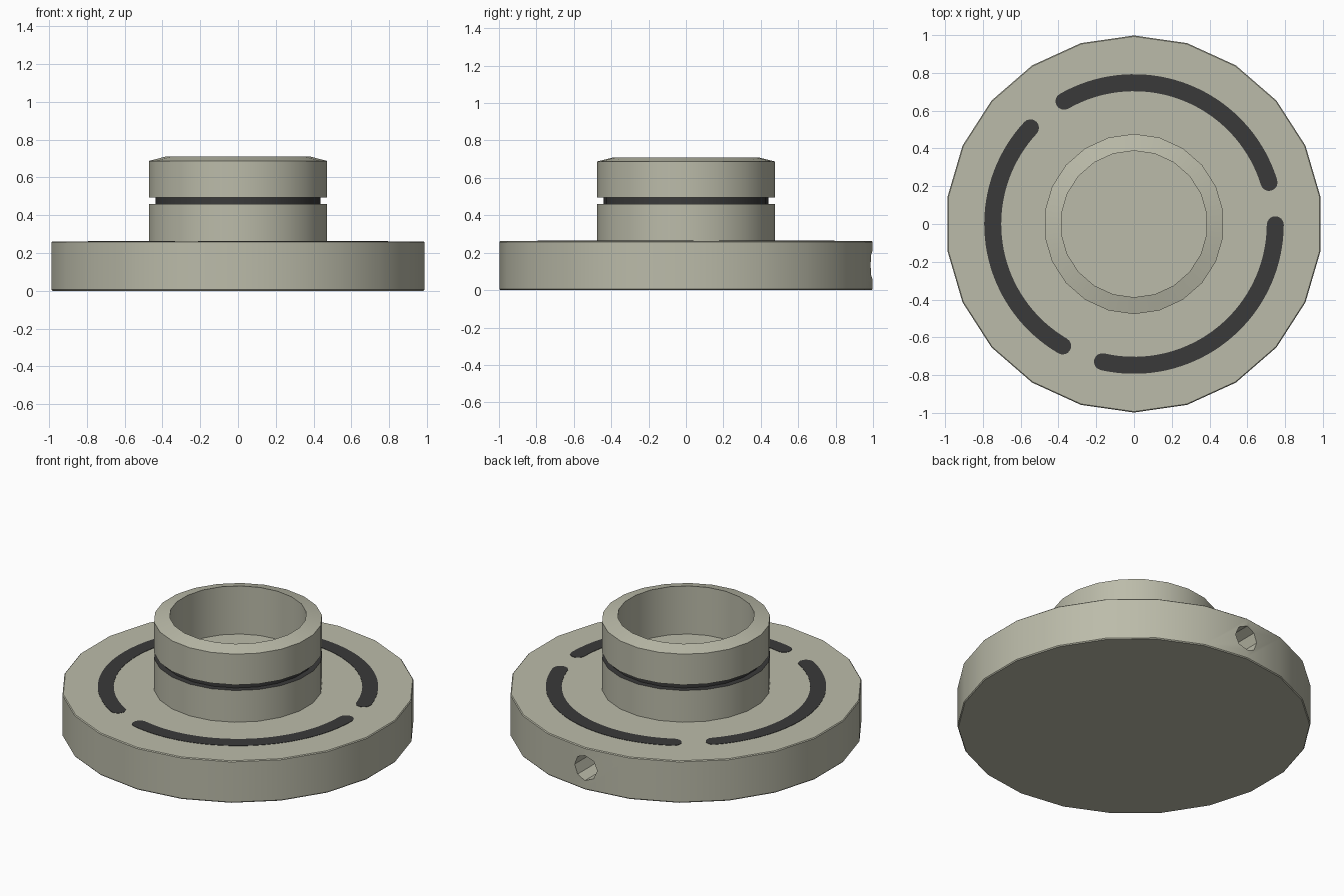
import bpy, bmesh, math

if "Cube" in bpy.data.objects:
    bpy.data.objects.remove(bpy.data.objects["Cube"])

SIDES = 22


def material(name, rgb):
    m = bpy.data.materials.new(name)
    m.diffuse_color = (*rgb, 1)
    m.use_nodes = True
    m.node_tree.nodes["Principled BSDF"].inputs["Base Color"].default_value = m.diffuse_color
    return m


METAL = material("warm grey metal", (0.50, 0.50, 0.40))
DARK = material("charcoal", (0.042, 0.042, 0.042))


def finish(bm, name, mats):
    bmesh.ops.recalc_face_normals(bm, faces=bm.faces)
    me = bpy.data.meshes.new(name)
    bm.to_mesh(me)
    bm.free()
    ob = bpy.data.objects.new(name, me)
    bpy.context.collection.objects.link(ob)
    for m in mats:
        me.materials.append(m)
    return ob


def activate(ob):
    bpy.ops.object.select_all(action='DESELECT')
    ob.select_set(True)
    bpy.context.view_layer.objects.active = ob


def lathe(name, profile, mats, dark_segments=()):
    """Revolve (radius, z) points about z; r = 0 ends become fans."""
    bm = bmesh.new()
    rings = []
    for r, z in profile:
        if r == 0:
            rings.append([bm.verts.new((0, 0, z))] * SIDES)
        else:
            angles = [math.pi / 2 + math.tau * i / SIDES for i in range(SIDES)]
            rings.append([bm.verts.new((r * math.cos(a), r * math.sin(a), z)) for a in angles])
    for s, (lo, hi) in enumerate(zip(rings, rings[1:])):
        for i in range(SIDES):
            j = (i + 1) % SIDES
            quad = list(dict.fromkeys((lo[i], lo[j], hi[j], hi[i])))
            bm.faces.new(quad).material_index = int(s in dark_segments)
    return finish(bm, name, mats)


# Flange and hollow neck in one revolved body, with a dark groove round the neck
body = lathe("flanged_hub", [
    (0, 0), (0.993, 0), (0.998, 0.006), (0.998, 0.257), (0.993, 0.262),
    (0.477, 0.262), (0.477, 0.46), (0.442, 0.46), (0.442, 0.495), (0.477, 0.495),
    (0.477, 0.687), (0.388, 0.71), (0.388, 0.41), (0, 0.41)],
    [METAL, DARK], dark_segments=(6, 7, 8))

# Blind set-screw hole drilled into the back of the flange
bpy.ops.mesh.primitive_cylinder_add(vertices=8, radius=0.078, depth=0.4,
                                    location=(0, 1.0, 0.135),
                                    rotation=(math.pi / 2, 0, 0))
cutter = bpy.context.object
cutter.name = "hole_cutter"
cutter.hide_render = True
cutter.data.materials.append(METAL)
cut = body.modifiers.new("set_screw_hole", 'BOOLEAN')
cut.operation = 'DIFFERENCE'
cut.solver = 'EXACT'
cut.object = cutter
activate(body)
bpy.ops.object.modifier_apply(modifier=cut.name)
bpy.data.objects.remove(cutter, do_unlink=True)
activate(body)
bpy.ops.object.shade_smooth_by_angle(angle=math.radians(30))


# Three curved slots with rounded ends, as thin dark inlays on the flange
def slot(name, middle, half=51.3, radius=0.748, width=0.045, steps=36):
    mid, half = math.radians(middle), math.radians(half)
    a0, a1 = mid - half, mid + half
    pts = []
    for i in range(steps + 1):
        a = a0 + (a1 - a0) * i / steps
        pts.append(((radius + width) * math.cos(a), (radius + width) * math.sin(a)))

    def cap(a, start):
        cx, cy = radius * math.cos(a), radius * math.sin(a)
        for k in range(1, 8):
            t = start + math.pi * k / 8
            pts.append((cx + width * math.cos(t), cy + width * math.sin(t)))

    cap(a1, a1)
    for i in range(steps + 1):
        a = a1 + (a0 - a1) * i / steps
        pts.append(((radius - width) * math.cos(a), (radius - width) * math.sin(a)))
    cap(a0, a0 + math.pi)
    bm = bmesh.new()
    face = bm.faces.new([bm.verts.new((x, y, 0.26)) for x, y in pts])
    ext = bmesh.ops.extrude_face_region(bm, geom=[face])
    top = [v for v in ext["geom"] if isinstance(v, bmesh.types.BMVert)]
    bmesh.ops.translate(bm, verts=top, vec=(0, 0, 0.004))
    return finish(bm, name, [DARK])


for n in range(3):
    slot(f"curved_slot_{n + 1}", 68.4 + 120 * n)
